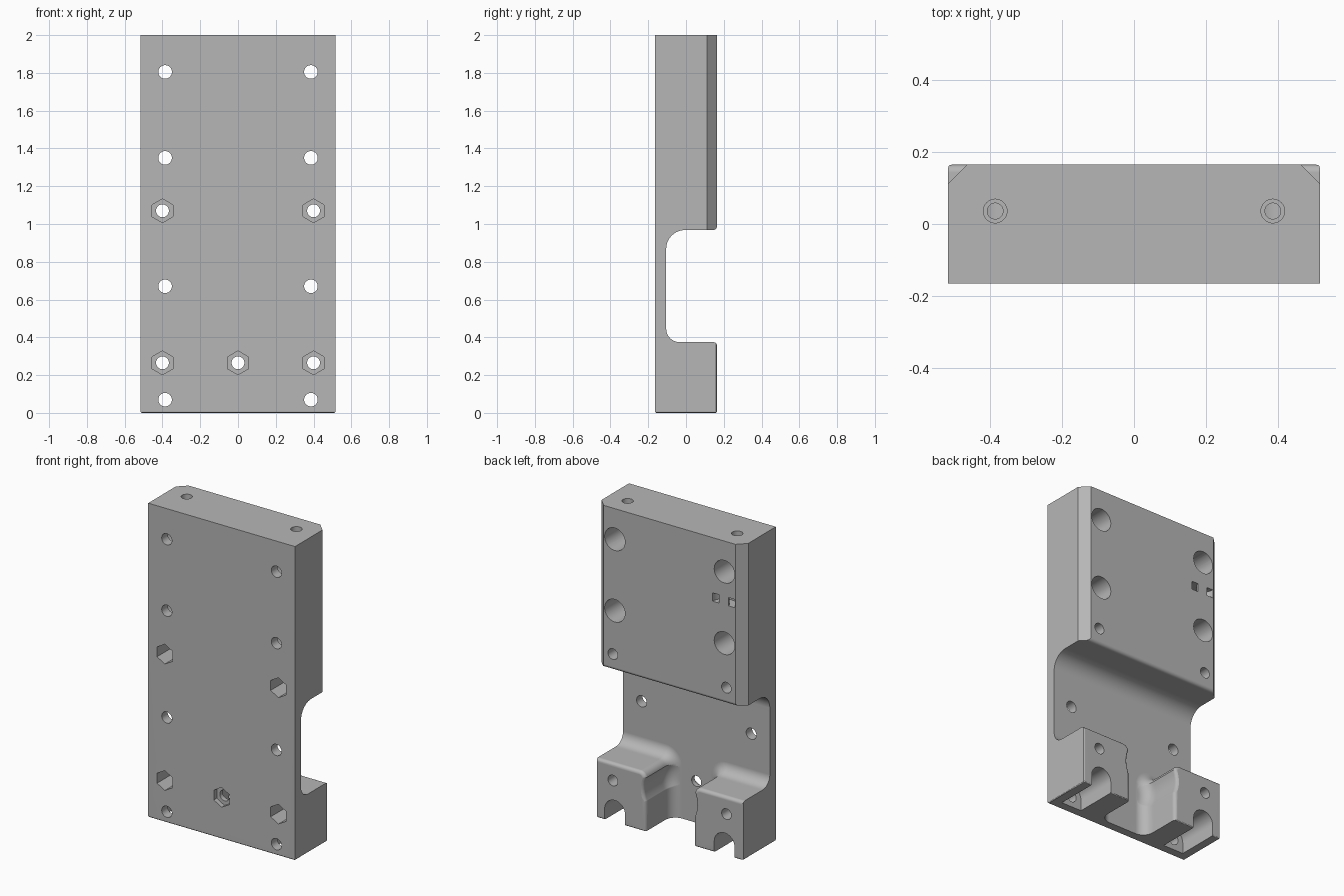
import bpy, bmesh
from math import sin, cos, pi, sqrt

if "Cube" in bpy.data.objects:
    bpy.data.objects.remove(bpy.data.objects["Cube"])

HALF_W, BACK, FLOOR, TOP = 0.517, 0.165, -0.105, 2.0

grey = bpy.data.materials.new("plain grey")
grey.use_nodes = True
grey.diffuse_color = (0.47, 0.47, 0.47, 1)
grey.node_tree.nodes["Principled BSDF"].inputs["Base Color"].default_value = (0.47, 0.47, 0.47, 1)


def loft(name, loops):
    """Closed solid through a stack of loops with equal point counts."""
    bm = bmesh.new()
    rings = [[bm.verts.new(p) for p in loop] for loop in loops]
    n = len(rings[0])
    for a, b in zip(rings, rings[1:]):
        for i in range(n):
            j = (i + 1) % n
            bm.faces.new((a[i], a[j], b[j], b[i]))
    bm.faces.new(rings[0])
    bm.faces.new(rings[-1])
    bmesh.ops.recalc_face_normals(bm, faces=bm.faces)
    mesh = bpy.data.meshes.new(name)
    bm.to_mesh(mesh)
    bm.free()
    mesh.materials.append(grey)
    ob = bpy.data.objects.new(name, mesh)
    bpy.context.collection.objects.link(ob)
    return ob


def arc(cx, cy, r, a0, a1, n):
    return [(cx + r * cos(a0 + (a1 - a0) * i / n), cy + r * sin(a0 + (a1 - a0) * i / n))
            for i in range(n + 1)]


def circle(cx, cy, r, n=32, start=0.0):
    return arc(cx, cy, r, start, start + 2 * pi, n)[:-1]


def along_y(name, pts, y0, y1):
    return loft(name, [[(x, y, z) for x, z in pts] for y in (y0, y1)])


def along_z(name, pts, z0, z1):
    return loft(name, [[(x, y, z) for x, y in pts] for z in (z0, z1)])


# Block with softened bottom and rear side edges
w = HALF_W
body = along_z("mounting_block", [(-w, -BACK), (w, -BACK), (w, BACK), (-w, BACK)], 0, TOP)
bm = bmesh.new()
bm.from_mesh(body.data)
soft = [e for e in bm.edges
        if all(v.co.z < 0.01 for v in e.verts)
        or (all(v.co.y > 0 for v in e.verts) and abs(e.verts[0].co.z - e.verts[1].co.z) > 1)]
bmesh.ops.bevel(bm, geom=soft, offset=0.01, segments=3, profile=0.5, affect='EDGES')
bm.to_mesh(body.data)
bm.free()

cutters = []
cut = cutters.append


# Rear pocket: filleted floor and rounded rim, as a list of depth levels
def inset(h, r):
    return -(r - sqrt(max(0, r * r - (r - h) ** 2))) if h < r else 0


RIM = 0.022
levels = []
for i in range(11):
    h = 0.1 * (1 - cos(pi / 2 * i / 10))
    levels.append((FLOOR + h, inset(h, 0.07), inset(h, 0.1)))
for i in range(6):
    t = pi / 2 * i / 5
    d = RIM * (1 - cos(t))
    levels.append((BACK - RIM + RIM * sin(t), d, d))
levels.append((0.3, RIM, RIM))


def pocket_outline(d, d_top):
    gap, low, high, rho = 0.17, 0.375, 0.968, 0.045
    left = [(-1, high + d_top), (-1, low - d)]
    left += arc(-gap - rho, low - rho, rho - d, pi / 2, 0, 8)
    left.append((-gap - d, -0.5))
    return left + [(-x, z) for x, z in reversed(left)]


cut(loft("pocket_cutter", [[(x, y, z) for x, z in pocket_outline(d, dt)] for y, d, dt in levels]))
cut(loft("clearance_cutter", [[(x, y + 0.001, z) for x, z in circle(0, 0.265, 0.187 + d, 48)]
                              for y, d, dt in levels]))

for s in (-1, 1):
    # Chamfered rear edges of the upper block
    c = 0.053
    cut(along_z("chamfer_cutter", [(s * (w - c), BACK), (s * (w - c), 0.3), (s * 0.7, 0.3),
                                   (s * 0.7, BACK - c), (s * w, BACK - c)], 0.7, 2.2))
    # Screw holes with rear counterbores
    x = s * 0.386
    for z in (0.07, 0.67, 1.35, 1.805):
        cut(along_y("screw_hole_cutter", circle(x, z, 0.036), -0.4, 0.4))
    for z in (1.35, 1.805):
        cut(along_y("counterbore_cutter", circle(x, z, 0.072), FLOOR, 0.4))
    # Arched slots open at the bottom
    arch = [(x + 0.072, -0.2)] + arc(x, 0.07, 0.072, 0, pi, 16) + [(x - 0.072, -0.2)]
    cut(along_y("slot_cutter", arch, FLOOR, 0.4))
    # Stepped holes in the top
    cut(along_z("top_hole_cutter", circle(x, 0.036, 0.033), 1.94, 2.2))
    cut(along_z("top_pilot_cutter", circle(x, 0.036, 0.022), 1.81, 2.2))

# Through bolts with hexagonal nut recesses in the front
for x, z, depth in ((-0.4, 1.07, 0.2), (0.4, 1.07, 0.2), (-0.4, 0.265, 0.2),
                    (0.4, 0.265, 0.2), (0, 0.265, 0.03)):
    cut(along_y("nut_recess_cutter", circle(x, z, 0.063, 6, pi / 2), -0.4, -BACK + depth))
    cut(along_y("bolt_hole_cutter", circle(x, z, 0.034), -0.4, 0.4))

# Curved cable tie tunnel in the back
tie_x = -0.381
tunnel = [(tie_x + 0.078, 0.3)] + arc(tie_x, BACK, 0.078, 0, -pi, 16) + [(tie_x - 0.078, 0.3)]
tunnel += [(tie_x - 0.034, 0.3)] + arc(tie_x, BACK, 0.034, -pi, 0, 16) + [(tie_x + 0.034, 0.3)]
cut(along_z("tie_tunnel_cutter", tunnel, 1.595, 1.648))

# Carve the block, then drop the cutters
bpy.ops.object.select_all(action='DESELECT')
bpy.context.view_layer.objects.active = body
body.select_set(True)
for ob in cutters:
    ob.hide_render = True
    mod = body.modifiers.new("carve", 'BOOLEAN')
    mod.operation = 'DIFFERENCE'
    mod.solver = 'EXACT'
    mod.object = ob
    bpy.ops.object.modifier_apply(modifier=mod.name)
for ob in cutters:
    bpy.data.objects.remove(ob)

bpy.ops.object.shade_smooth_by_angle(angle=0.5)
weighted = body.modifiers.new("weighted_normals", 'WEIGHTED_NORMAL')
weighted.keep_sharp = True
